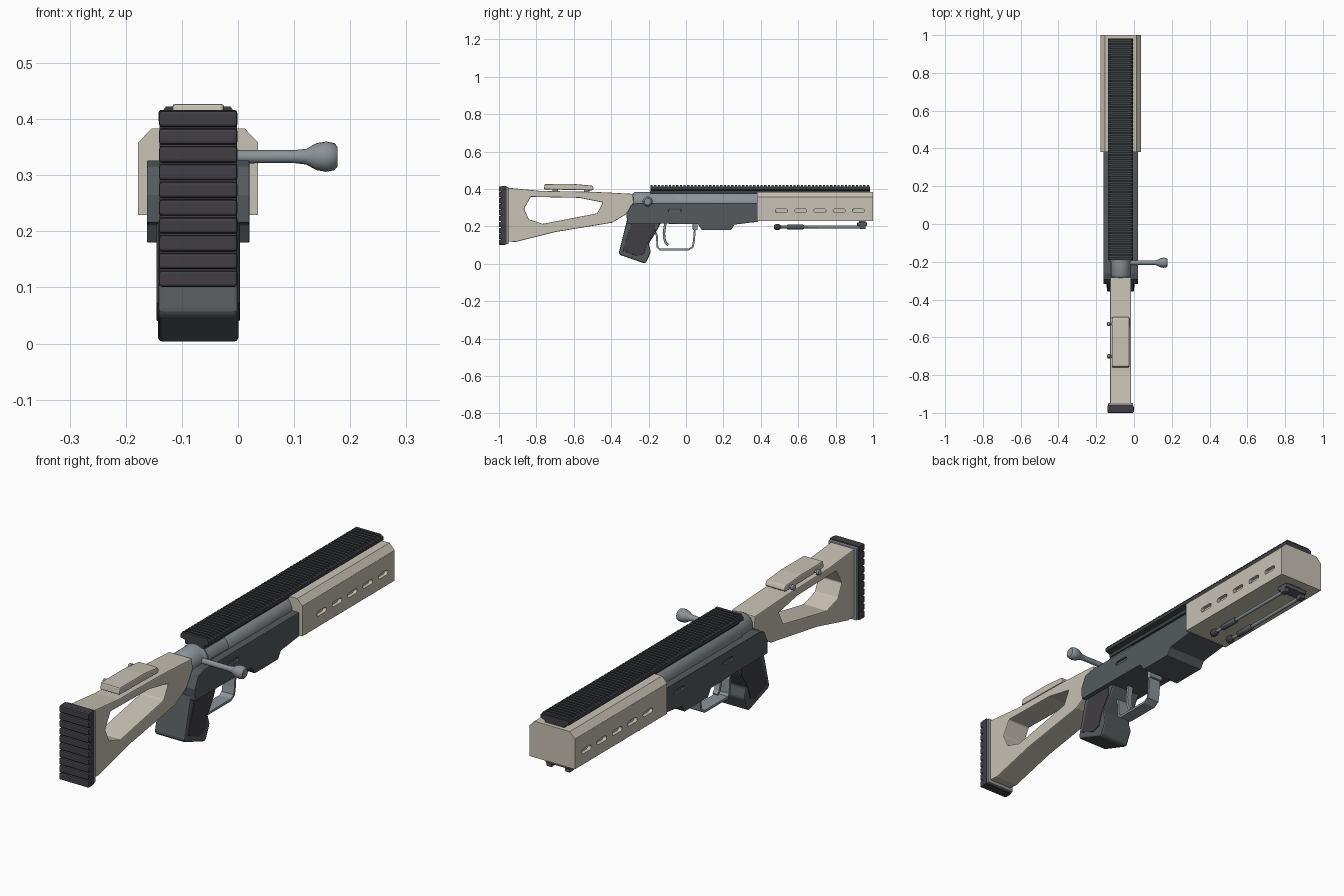
import bpy, bmesh, math
from mathutils import Matrix, Vector

if "Cube" in bpy.data.objects:
    bpy.data.objects.remove(bpy.data.objects["Cube"])

CX = -0.071  # centre line of the body


def material(name, rgb):
    m = bpy.data.materials.new(name)
    m.use_nodes = True
    m.diffuse_color = (*rgb, 1)
    m.node_tree.nodes["Principled BSDF"].inputs["Base Color"].default_value = (*rgb, 1)
    return m


BEIGE = material("beige", (0.58, 0.54, 0.46))
SLATE = material("dark slate", (0.09, 0.102, 0.108))
STEEL = material("blue grey steel", (0.26, 0.29, 0.31))
RAIL = material("rail black", (0.047, 0.053, 0.056))
RUBBER = material("rubber", (0.052, 0.049, 0.056))


def finish(name, bm, mat, bevel=0, smooth=False):
    bmesh.ops.recalc_face_normals(bm, faces=bm.faces)
    me = bpy.data.meshes.new(name)
    bm.to_mesh(me)
    bm.free()
    ob = bpy.data.objects.new(name, me)
    bpy.context.collection.objects.link(ob)
    me.materials.append(mat)
    if bevel:
        mod = ob.modifiers.new("bevel", 'BEVEL')
        mod.width, mod.segments, mod.limit_method = bevel, 2, 'ANGLE'
    if smooth:
        bpy.ops.object.select_all(action='DESELECT')
        ob.select_set(True)
        bpy.context.view_layer.objects.active = ob
        bpy.ops.object.shade_smooth_by_angle(angle=math.radians(40))
    return ob


def prism(name, pts, axis, a, b, mat, bevel=0, smooth=False):
    """Extrude a (y, z) outline along x, or an (x, z) outline along y."""
    bm = bmesh.new()
    place = (lambda p, t: (t, *p)) if axis == 'x' else (lambda p, t: (p[0], t, p[1]))
    face = bm.faces.new([bm.verts.new(place(p, a)) for p in pts])
    ext = bmesh.ops.extrude_face_region(bm, geom=[face])
    move = Vector((b - a, 0, 0)) if axis == 'x' else Vector((0, b - a, 0))
    bmesh.ops.translate(bm, vec=move, verts=[v for v in ext["geom"] if isinstance(v, bmesh.types.BMVert)])
    return finish(name, bm, mat, bevel, smooth)


def slab(name, pts, half, mat, bevel=0, smooth=False):
    return prism(name, pts, 'x', CX - half, CX + half, mat, bevel, smooth)


def box(name, x, y, z, mat, bevel=0):
    return prism(name, [(y[0], z[0]), (y[1], z[0]), (y[1], z[1]), (y[0], z[1])],
                 'x', x[0], x[1], mat, bevel)


def lathe(name, profile, axis, origin, mat, n=20):
    """Turn (distance, radius) pairs around the x or y axis."""
    bm = bmesh.new()
    rings = []
    for d, r in profile:
        ring = []
        for i in range(n):
            t = 2 * math.pi * i / n
            u, v = r * math.cos(t), r * math.sin(t)
            ring.append(bm.verts.new((d, u, v) if axis == 'x' else (u, d, v)))
        rings.append(ring)
    for p, q in zip(rings, rings[1:]):
        for i in range(n):
            bm.faces.new((p[i], p[(i + 1) % n], q[(i + 1) % n], q[i]))
    bm.faces.new(rings[0])
    bm.faces.new(rings[-1])
    bmesh.ops.translate(bm, vec=origin, verts=bm.verts)
    return finish(name, bm, mat, smooth=True)


def cut(target, cutter):
    mod = target.modifiers.new("cut", 'BOOLEAN')
    mod.operation, mod.solver, mod.object = 'DIFFERENCE', 'EXACT', cutter
    bpy.context.view_layer.objects.active = target
    bpy.ops.object.modifier_move_to_index(modifier="cut", index=0)
    bpy.ops.object.modifier_apply(modifier="cut")
    bpy.data.objects.remove(cutter)


def pill(y, z, length, r, n=6):
    """Rounded slot outline in (y, z)."""
    pts = []
    for side in (1, -1):
        for i in range(n + 1):
            t = -math.pi / 2 + math.pi * i / n
            pts.append((y + side * (length / 2 - r + r * math.cos(t)), z + side * r * math.sin(t)))
    return pts


def strip(path, thick):
    """Closed outline of a band of even thickness along an open path."""
    left, right = [], []
    for i, p in enumerate(path):
        d = Vector(path[min(i + 1, len(path) - 1)]) - Vector(path[max(i - 1, 0)])
        n = Vector((-d.y, d.x)).normalized() * thick / 2
        left.append(tuple(Vector(p) + n))
        right.append(tuple(Vector(p) - n))
    return left + right[::-1]


# Stock with its opening
stock = slab("stock", [(-.955, .12), (-.91, .117), (-.7, .17), (-.395, .22), (-.32, .265), (-.28, .326),
                       (-.283, .374), (-.395, .38), (-.5, .385), (-.78, .39), (-.955, .407)],
             .055, BEIGE, .004)
cut(stock, slab("stock_cutter", [(-.83, .358), (-.57, .353), (-.445, .328), (-.475, .27),
                                 (-.765, .214), (-.84, .238), (-.866, .294)], .1, BEIGE))

# Cheek rest with adjusting knobs on one side
slab("cheek_rest", [(-.76, .398), (-.5, .393), (-.492, .4), (-.5, .418), (-.6, .427), (-.755, .427)],
     .046, BEIGE, .005)
for y in (-.53, -.7):
    box("cheek_post", (CX - .015, CX + .015), (y - .015, y + .015), (.37, .41), STEEL)
    lathe("cheek_knob", [(-.142, .007), (-.139, .011), (-.127, .011), (-.125, .006), (-.1, .006)],
          'x', (0, y, .405), STEEL, 12)

# Butt pad: mounting plate, core and ribs
box("butt_plate", (CX - .066, CX + .066), (-.962, -.948), (.105, .412), STEEL, .003)
box("butt_pad", (CX - .069, CX + .069), (-.988, -.96), (.103, .416), RUBBER, .003)
RIBS = 10
for i in range(RIBS):
    z = .101 + i * .0317
    box("butt_rib", (CX - .07, CX + .07), (-1, -.965), (z, z + .0285), RUBBER, .005)

# Receiver
receiver = slab("receiver", [(-.315, .215), (-.318, .265), (-.294, .315), (-.26, .326), (.385, .326), (.385, .225),
                             (.26, .21), (.24, .18), (.085, .18), (.064, .212), (-.134, .215)],
                .0915, SLATE, .005)
for y in (-.05, .28):
    cut(receiver, prism("slot_cutter", pill(y, .285, .07, .008), 'x', -.2, -.155, SLATE))
cut(receiver, prism("slot_cutter", pill(-.06, .285, .07, .008), 'x', .012, .05, SLATE))

# Round upper body, rear bolt and port cover
lathe("upper_body", [(-.2, .055), (-.19, .06), (.39, .06)], 'y', (CX, 0, .326), STEEL, 24)
lathe("bolt_body", [(-.29, .035), (-.283, .045), (-.27, .052), (-.18, .052)], 'y', (CX, 0, .333), STEEL, 24)
arc = [(CX + .061 * math.cos(t), .326 + .061 * math.sin(t))
       for t in (math.radians(5 + 6 * i) for i in range(8))]
prism("port_cover", strip(arc, .006), 'y', -.185, -.05, STEEL, 0, True)
lathe("bolt_handle", [(-.05, .012), (.1, .0115), (.122, .014), (.134, .021), (.14, .024), (.157, .027),
                      (.172, .024), (.177, .018)], 'x', (0, -.205, .333), STEEL)

# Top rail: flared base and a row of teeth
half_base = [(.045, .376), (.045, .391), (.066, .397), (.066, .411), (.06, .414)]
prism("rail_base", [(CX + x, z) for x, z in half_base] + [(CX - x, z) for x, z in half_base[::-1]],
      'y', -.19, .983, RAIL)
half_tooth = [(.065, .411), (.058, .422)]
PITCH, TEETH = .0196, 60
tooth = prism("rail_teeth", [(CX + x, z) for x, z in half_tooth] + [(CX - x, z) for x, z in half_tooth[::-1]],
              'y', -.19, -.19 + PITCH * .6, RAIL)
row = tooth.modifiers.new("row", 'ARRAY')
row.count, row.use_relative_offset, row.use_constant_offset = TEETH, False, True
row.constant_offset_displace = (0, PITCH, 0)

# Handguard with vent recesses on both sides
half_guard = [(.107, .229), (.107, .358), (.083, .383)]
guard = prism("handguard", [(CX + x, z) for x, z in half_guard] + [(CX - x, z) for x, z in half_guard[::-1]],
              'y', .38, 1, BEIGE, .003)
for i in range(5):
    for s in (-1, 1):
        cut(guard, prism("vent_cutter", pill(.51 + i * .103, .284, .064, .01), 'x',
                         CX + s * .092, CX + s * .13, BEIGE))

# Grip with side panels
slab("grip", [(-.315, .235), (-.36, .057), (-.35, .047), (-.222, .002), (-.212, .01), (-.187, .064), (-.2, .107),
              (-.16, .17), (-.134, .22)], .0715, SLATE, .007)
panel = [(-.292, .214), (-.166, .214), (-.164, .176), (-.21, .105), (-.225, .053), (-.262, .04), (-.338, .072)]
for s in (-1, 1):
    prism("grip_panel", panel, 'x', CX + s * .068, CX + s * .0745, RUBBER, .002)

# Trigger and guard
slab("trigger_guard", strip([(-.165, .17), (-.155, .15), (-.153, .09), (-.14, .077), (.015, .077), (.036, .09),
                             (.042, .12), (.05, .215)], .01), .028, STEEL)
box("guard_mount", (CX - .03, CX + .03), (.036, .062), (.18, .22), STEEL, .003)
slab("trigger", strip([(-.11, .22), (-.118, .165), (-.116, .135), (-.108, .112), (-.096, .1)], .013),
     .012, STEEL, .002)

# Folded bipod
box("bipod_hinge", (CX - .055, CX + .055), (.915, .968), (.203, .222), SLATE, .004)
box("bipod_mount", (CX - .03, CX + .03), (.925, .96), (.215, .235), SLATE)
for s in (-1, 1):
    at = (CX + s * .043, 0, .197)
    lathe("bipod_leg", [(.5, .007), (.95, .008)], 'y', at, STEEL, 12)
    lathe("bipod_sleeve", [(.54, .01), (.545, .013), (.625, .013), (.63, .01)], 'y', at, SLATE, 12)
    lathe("bipod_foot", [(.47, .008), (.475, .014), (.487, .017), (.5, .014), (.507, .008)], 'y', at, RUBBER, 12)
    box("bipod_pivot", (at[0] - .012, at[0] + .012), (.93, .96), (.185, .21), SLATE, .003)
